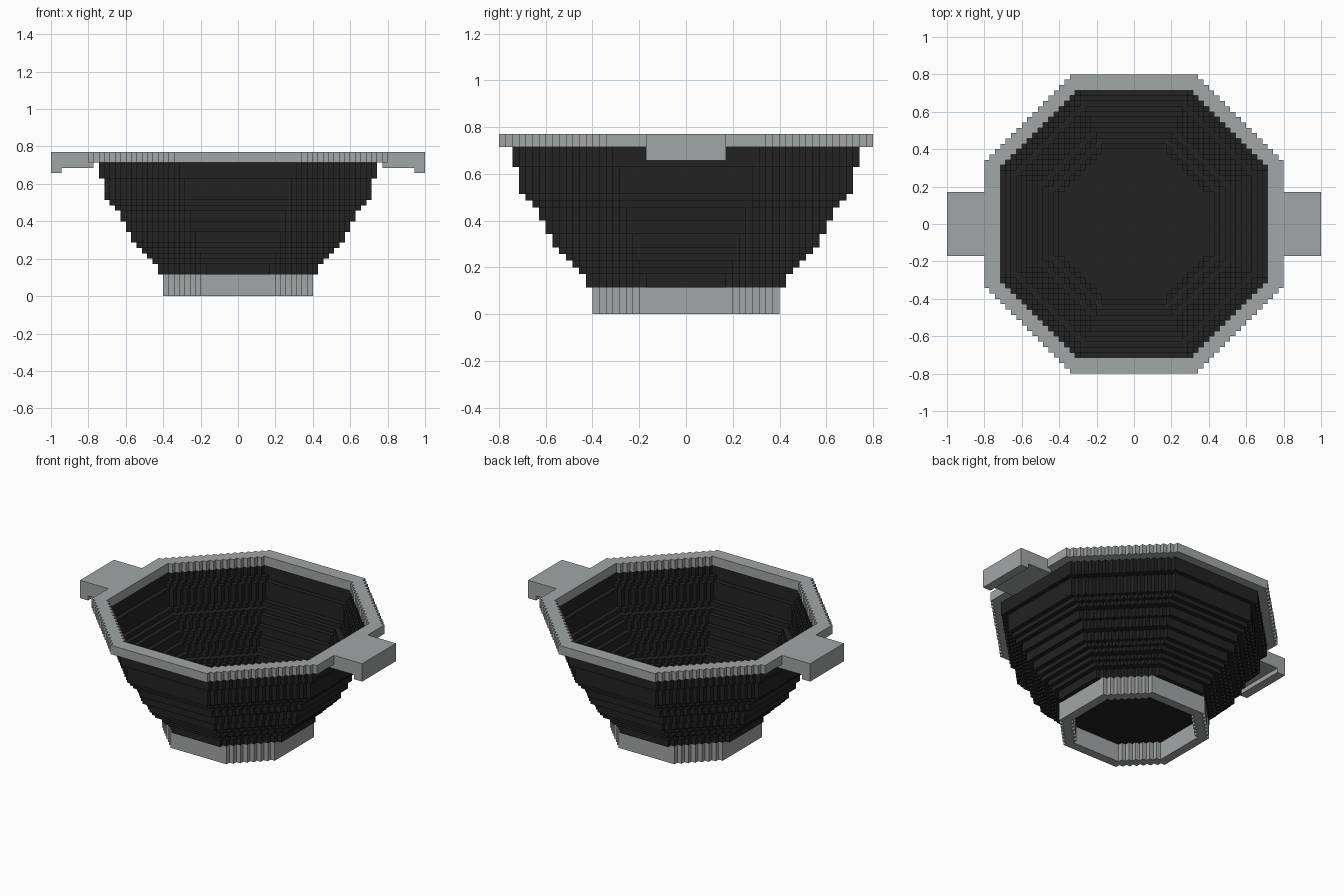
import bpy
import bmesh
from mathutils import Vector

UNIT = 2 / 70  # edge length of one building block

cube = bpy.data.objects.get("Cube")
if cube:
    bpy.data.objects.remove(cube)


def material(name, color):
    mat = bpy.data.materials.new(name)
    mat.use_nodes = True
    mat.diffuse_color = color
    mat.node_tree.nodes["Principled BSDF"].inputs["Base Color"].default_value = color
    return mat


grey = material("light grey", (0.36, 0.38, 0.38, 1))
black = material("charcoal", (0.016, 0.016, 0.016, 1))

AXES = [Vector(a) for a in ((1, 0, 0), (0, 1, 0), (0, 0, 1))]


def neighbour(cell, axis, sign):
    return tuple(int(c + sign * a) for c, a in zip(cell, AXES[axis]))


def build(name, cells, mat):
    """Skin a set of block cells with outward faces, joining flat areas."""
    bm = bmesh.new()
    cache = {}

    def vert(p):
        key = tuple(round(c) for c in p)
        if key not in cache:
            cache[key] = bm.verts.new(Vector(key) * UNIT)
        return cache[key]

    for cell in sorted(cells):
        for axis in range(3):
            u, v = AXES[(axis + 1) % 3], AXES[(axis + 2) % 3]
            for sign in (-1, 1):
                if neighbour(cell, axis, sign) in cells:
                    continue
                p = Vector(cell) + (AXES[axis] if sign > 0 else Vector())
                quad = [p, p + u, p + u + v, p + v]
                bm.faces.new([vert(q) for q in quad[::sign]])
    mesh = bpy.data.meshes.new(name)
    bm.to_mesh(mesh)
    bm.free()
    mesh.materials.append(mat)
    obj = bpy.data.objects.new(name, mesh)
    bpy.context.collection.objects.link(obj)
    return obj


def octagon(half, flat, layers):
    """Stepped octagon: half width, half length of its straight sides."""
    span = range(-half, half)
    return {(x, y, z) for z in layers for x in span for y in span
            if abs(x + 0.5) + abs(y + 0.5) < half + flat}


def box(xs, ys, zs):
    return {(x, y, z) for x in xs for y in ys for z in zs}


# Foot ring
foot = range(0, 4)
build("foot_ring", octagon(14, 7, foot) - octagon(12, 6, foot), grey)

# Bowl: stacked octagons widening upward, hollowed to a thin shell
widths = [15, 15, 16, 17, 18, 19, 20, 20, 21, 21, 22, 22, 23, 24] + [25] * 4 + [26] * 3
solid = set()
for level, half in enumerate(widths, start=4):
    solid |= octagon(half, round(half * 0.42), [level])
sides = [(0, 1), (0, -1), (1, 1), (1, -1), (2, -1)]
shell = {c for c in solid if any(neighbour(c, a, s) not in solid for a, s in sides)}
build("bowl", shell, black)

# Rim
top = range(25, 27)
build("rim", octagon(28, 12, top) - octagon(25, 11, top), grey)

# Handles with a downturned grip at the end
width = range(-6, 6)
left = (box(range(28, 35), width, range(24, 27)) | box([27], width, [24])
        | box(range(33, 35), width, [23]))
build("left_handle", left, grey)
build("right_handle", {(-1 - x, y, z) for x, y, z in left}, grey)
